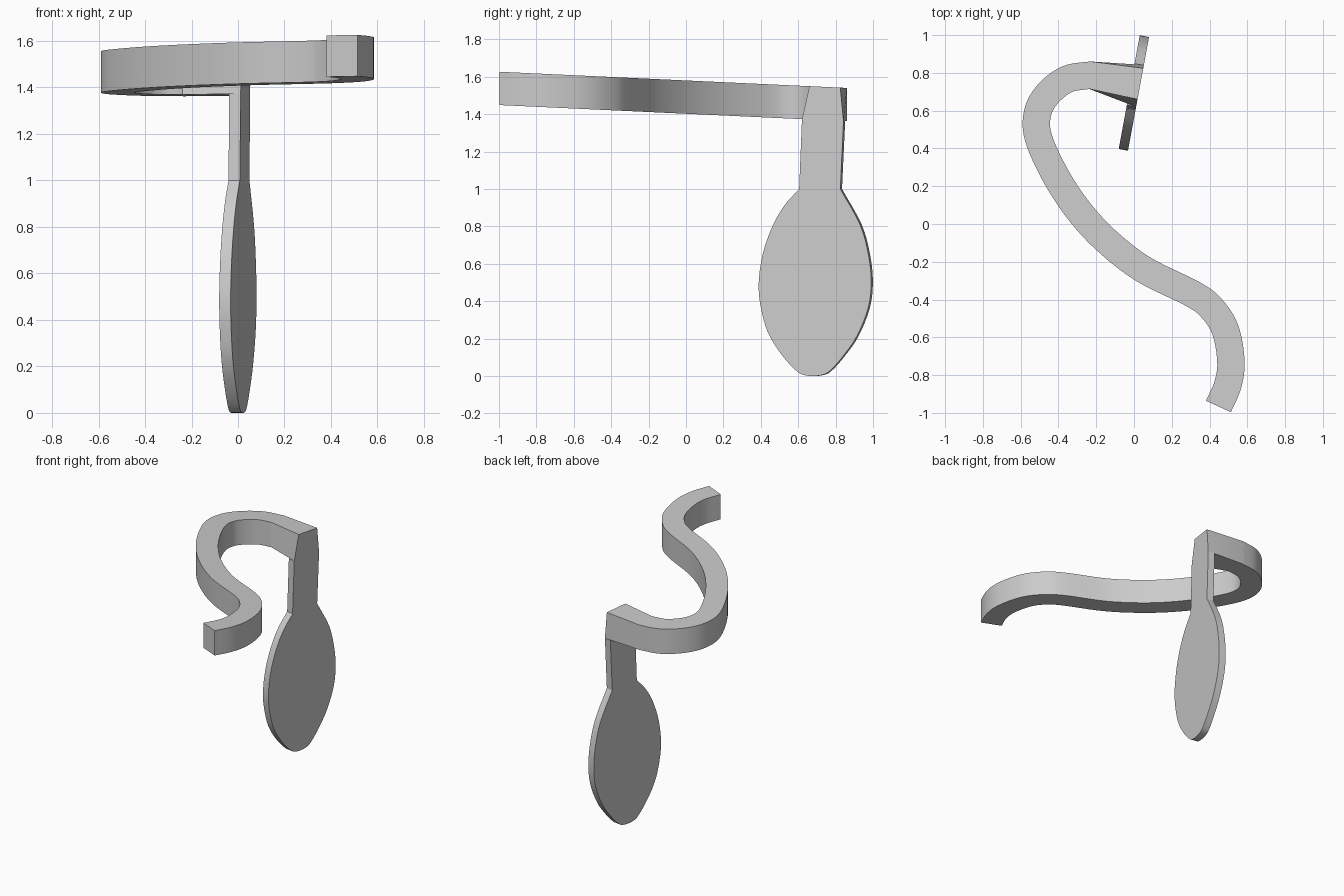
import bpy, bmesh
from mathutils import Vector

if "Cube" in bpy.data.objects:
    bpy.data.objects.remove(bpy.data.objects["Cube"])


def spline(pts, n=6):
    """Catmull-Rom curve through 2D points."""
    p = [Vector(q) for q in pts]
    p = [2 * p[0] - p[1]] + p + [2 * p[-1] - p[-2]]
    out = []
    for i in range(1, len(p) - 2):
        a, b, c, d = p[i - 1:i + 3]
        for k in range(n):
            t = k / n
            out.append(0.5 * (2 * b + (c - a) * t + (2 * a - 5 * b + 4 * c - d) * t * t
                              + (3 * b - a - 3 * c + d) * t ** 3))
    return out + [p[-2]]


def finish(name, bm):
    bmesh.ops.recalc_face_normals(bm, faces=bm.faces)
    me = bpy.data.meshes.new(name)
    bm.to_mesh(me)
    bm.free()
    ob = bpy.data.objects.new(name, me)
    bpy.context.collection.objects.link(ob)
    bpy.ops.object.select_all(action='DESELECT')
    ob.select_set(True)
    bpy.context.view_layer.objects.active = ob
    bpy.ops.object.shade_smooth_by_angle(angle=0.45)


# The blade stands in a vertical plane turned slightly about z
ALONG = Vector((0.182, 0.983, 0))
NORMAL = Vector((0.983, -0.182, 0))
HALF = 0.025


def on_plate(y, z, side=1):
    """Point of the plate whose +x face shows at (y, z) from the right."""
    s = (y - 0.697 + 0.182 * HALF) / 0.983
    return Vector((0, 0.697, z)) + ALONG * s + NORMAL * HALF * side


def arm_z(y, top):
    return (1.58 if top else 1.402) - 0.0465 * y


# Curved arm: S-shaped sweep, slightly sloped, flaring where it meets the blade
path = spline([(-0.235, 0.788), (-0.355, 0.766), (-0.455, 0.69), (-0.51, 0.59),
               (-0.507, 0.46), (-0.42, 0.265), (-0.3, 0.08), (-0.15, -0.085),
               (0.05, -0.24), (0.31, -0.37), (0.41, -0.445), (0.483, -0.56),
               (0.513, -0.725), (0.497, -0.85), (0.447, -0.966)])
W = 0.0725
sections = [[on_plate(y, arm_z(y, t)) for y, t in
             ((0.825, 1), (0.66, 1), (0.62, 0), (0.842, 0))]]
for i, p in enumerate(path):
    d = path[min(i + 1, len(path) - 1)] - path[max(i - 1, 0)]
    if i == 0:
        d = Vector((-1, 0.05))
    n = Vector((d.y, -d.x)).normalized() * W
    sections.append([Vector((q.x, q.y, arm_z(q.y, t)))
                     for q, t in ((p + n, 1), (p - n, 1), (p - n, 0), (p + n, 0))])
bm = bmesh.new()
rings = [[bm.verts.new(v) for v in s] for s in sections]
for a, b in zip(rings, rings[1:]):
    for k in range(4):
        j = (k + 1) % 4
        bm.faces.new((a[k], a[j], b[j], b[k]))
bm.faces.new(rings[0])
bm.faces.new(rings[-1])
finish("curved_arm", bm)

# Oval blade with straight neck: one flat outline given thickness
oval = spline([(0.605, 1.0), (0.525, 0.91), (0.462, 0.8), (0.41, 0.65), (0.388, 0.47),
               (0.415, 0.3), (0.46, 0.19), (0.53, 0.09), (0.593, 0.025), (0.63, 0.005),
               (0.68, 0.0), (0.73, 0.006), (0.77, 0.028), (0.835, 0.1), (0.912, 0.21),
               (0.973, 0.36), (0.99, 0.5), (0.975, 0.65), (0.93, 0.81), (0.825, 1.0)], 4)
outline = [(0.62, arm_z(0.62, 0))] + [(p.x, max(p.y, 0)) for p in oval] + [(0.842, arm_z(0.842, 0))]
bm = bmesh.new()
front, back = ([bm.verts.new(on_plate(y, z, s)) for y, z in outline] for s in (1, -1))
bm.faces.new(front)
bm.faces.new(back[::-1])
for i in range(len(front)):
    j = (i + 1) % len(front)
    bm.faces.new((front[j], front[i], back[i], back[j]))
finish("blade", bm)
